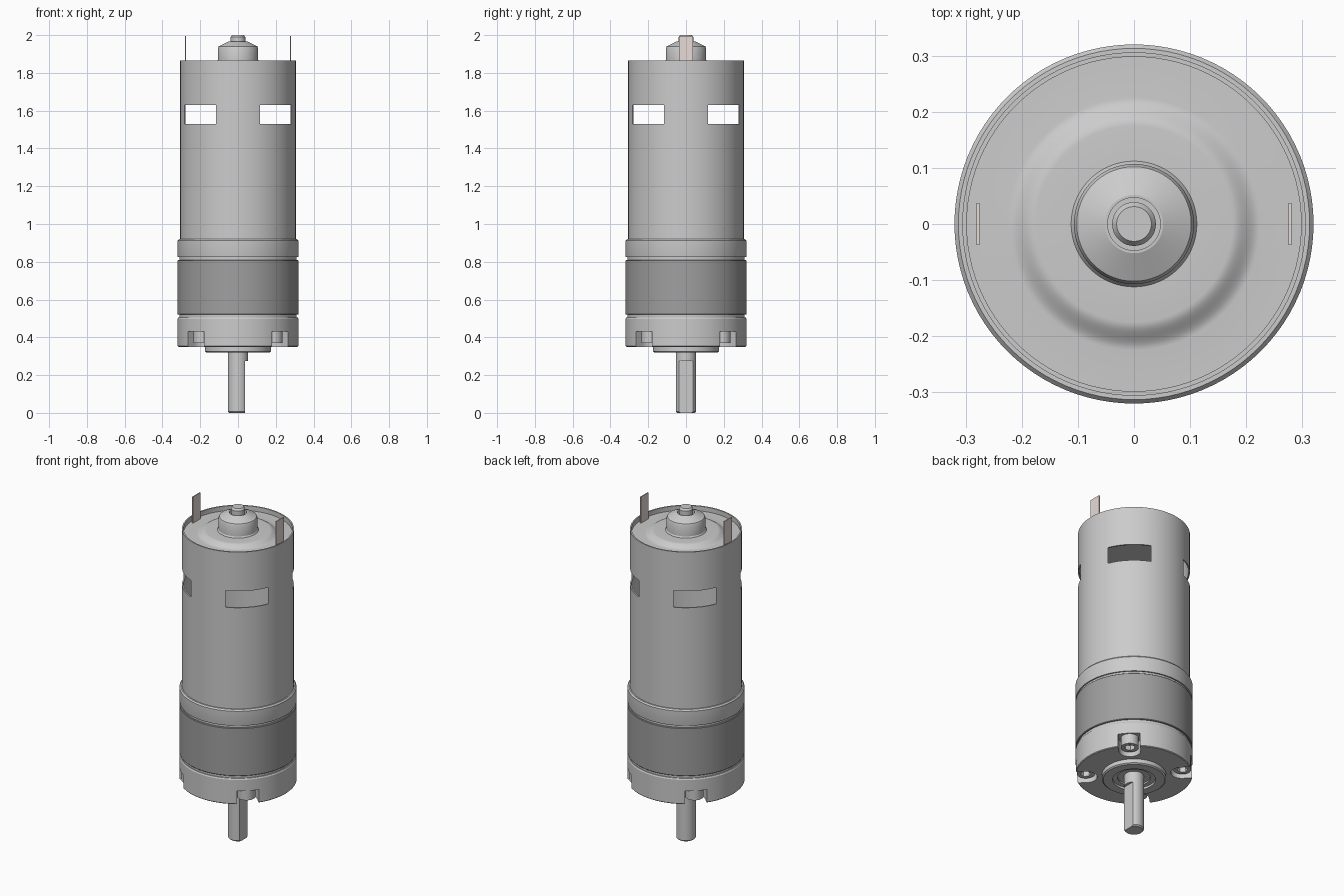
import bpy, bmesh, math
from mathutils import Matrix

if "Cube" in bpy.data.objects:
    bpy.data.objects.remove(bpy.data.objects["Cube"])

SEG = 96


def material(name, rgb):
    m = bpy.data.materials.new(name)
    m.diffuse_color = (*rgb, 1)
    m.use_nodes = True
    m.node_tree.nodes["Principled BSDF"].inputs["Base Color"].default_value = m.diffuse_color
    return m


def add(name, bm, mat=None):
    bmesh.ops.recalc_face_normals(bm, faces=bm.faces)
    me = bpy.data.meshes.new(name)
    bm.to_mesh(me)
    bm.free()
    ob = bpy.data.objects.new(name, me)
    bpy.context.collection.objects.link(ob)
    if mat:
        me.materials.append(mat)
    return ob


def lathe(name, profile, closed=False, mat=None, seg=SEG):
    """Revolve (radius, z) points about the z axis."""
    bm = bmesh.new()
    vs = [bm.verts.new((r, 0, z)) for r, z in profile]
    pairs = list(zip(vs, vs[1:])) + ([(vs[-1], vs[0])] if closed else [])
    es = [bm.edges.new(p) for p in pairs]
    bmesh.ops.spin(bm, geom=vs + es, axis=(0, 0, 1), cent=(0, 0, 0),
                   angle=math.tau, steps=seg, use_duplicate=False)
    bmesh.ops.remove_doubles(bm, verts=bm.verts, dist=1e-5)
    return add(name, bm, mat)


def box(name, x, y, z, angle=0, mat=None):
    """Box from (min, max) ranges, turned about the z axis."""
    bm = bmesh.new()
    bmesh.ops.create_cube(bm, size=1)
    for v in bm.verts:
        v.co = [r[0] + (c + 0.5) * (r[1] - r[0]) for c, r in zip(v.co, (x, y, z))]
    bm.transform(Matrix.Rotation(angle, 4, 'Z'))
    return add(name, bm, mat)


def cylinder(name, x, r, z, seg=32, angle=0):
    ob = lathe(name, [(0, z[0]), (r, z[0]), (r, z[1]), (0, z[1])], seg=seg)
    ob.data.transform(Matrix.Rotation(angle, 4, 'Z') @ Matrix.Translation((x, 0, 0)))
    return ob


def cut(ob, *cutters):
    bpy.context.view_layer.objects.active = ob
    for c in cutters:
        c.hide_render = True
        m = ob.modifiers.new("cut", 'BOOLEAN')
        m.operation, m.solver, m.object = 'DIFFERENCE', 'EXACT', c
        bpy.ops.object.modifier_apply(modifier=m.name)
        bpy.data.objects.remove(c)


dark = material("dark_steel", (0.35, 0.35, 0.35))
tin = material("terminal_tin", (0.80, 0.71, 0.67))
diagonals = [math.radians(45 + 90 * i) for i in range(4)]

# Motor can: thin hollow tube with four vent windows
can = lathe("motor_can", [(0.306, 0.90), (0.306, 1.866), (0.298, 1.866), (0.298, 0.90)], closed=True)
for a in diagonals[:2]:
    cut(can, box("window_cutter", (-0.5, 0.5), (-0.118, 0.118), (1.53, 1.63), a))

# Recessed end cap with a soft dome, bearing boss and open cone
dome = [(0.225 - 0.05 * t / 10, 1.838 + 0.011 * (1 - math.cos(math.pi * t / 10))) for t in range(11)]
lathe("end_cap", [(0, 1.80), (0.300, 1.80), (0.300, 1.838)] + dome +
      [(0.112, 1.86), (0.107, 1.868), (0.107, 1.930), (0.102, 1.941), (0.052, 1.965),
       (0.047, 1.965), (0.047, 1.93), (0, 1.93)])
lathe("rear_shaft", [(0, 1.92), (0.039, 1.92), (0.039, 1.989), (0.031, 2.0), (0, 2.0)], seg=48)

# Terminals
for name, s in (("terminal_left", -1), ("terminal_right", 1)):
    box(name, (s * 0.278 - 0.003, s * 0.278 + 0.003), (-0.037, 0.037), (1.82, 1.996), mat=tin)

# Gearbox: upper collar, dark ring gear, recessed seams
lathe("upper_collar", [(0, 0.824), (0.319, 0.824), (0.320, 0.828), (0.320, 0.912), (0.313, 0.92), (0, 0.92)])
lathe("ring_gear", [(0, 0.52), (0.317, 0.52), (0.320, 0.523), (0.320, 0.807), (0.317, 0.81), (0, 0.81)], mat=dark)
lathe("seam_core", [(0, 0.49), (0.311, 0.49), (0.311, 0.85), (0, 0.85)])

# Front plate with bearing boss, stepped recess and four screw slots
plate = lathe("front_plate", [(0, 0.342), (0.09, 0.342), (0.09, 0.333), (0.117, 0.333), (0.117, 0.32),
                              (0.168, 0.32), (0.176, 0.326), (0.176, 0.35), (0.316, 0.35), (0.320, 0.354),
                              (0.320, 0.497), (0.316, 0.505), (0, 0.505)])
for a in diagonals:
    cut(plate,
        box("slot_cutter", (0.262, 0.40), (-0.06, 0.06), (0.30, 0.43), a),
        cylinder("slot_end_cutter", 0.262, 0.06, (0.30, 0.43), angle=a))

# Screws with hex sockets
for i, a in enumerate(diagonals):
    screw = cylinder(f"screw_{i + 1}", 0.265, 0.049, (0.37, 0.435), angle=a)
    cut(screw, cylinder("hex_cutter", 0.265, 0.030, (0.30, 0.40), seg=6, angle=a))

# Output shaft with a flat on the +x side
shaft = lathe("output_shaft", [(0, 0), (0.047, 0), (0.054, 0.007), (0.054, 0.36), (0, 0.36)], seg=64)
cut(shaft, box("flat_cutter", (0.038, 0.2), (-0.2, 0.2), (-0.1, 0.275)))

# Smooth shading with crisp edges
bpy.ops.object.select_all(action='SELECT')
bpy.context.view_layer.objects.active = can
bpy.ops.object.shade_smooth_by_angle(angle=math.radians(25))
